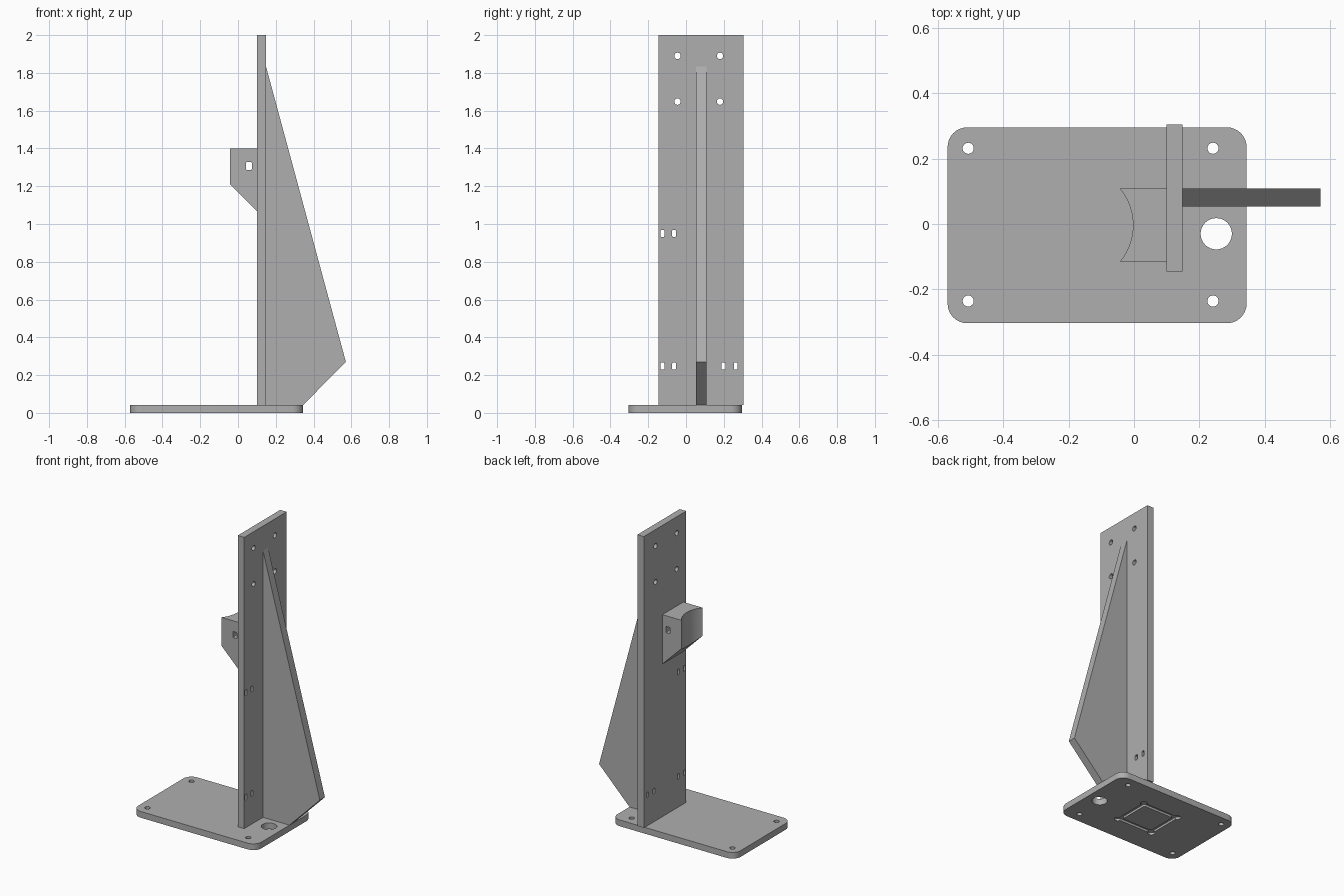
import bpy, bmesh, math
from mathutils import Vector

cube = bpy.data.objects.get("Cube")
if cube:
    bpy.data.objects.remove(cube, do_unlink=True)

GREY = (0.43, 0.43, 0.43, 1)
mat = bpy.data.materials.new("plain grey")
mat.use_nodes = True
mat.diffuse_color = GREY
mat.node_tree.nodes["Principled BSDF"].inputs["Base Color"].default_value = GREY

# Each axis maps outline coordinates (u, v) and depth d into space
AXES = {
    "x": lambda u, v, d: (d, u, v),
    "y": lambda u, v, d: (u, d, v),
    "z": lambda u, v, d: (u, v, d),
}


def prism(name, outline, axis, lo, hi):
    """Extrude a closed outline along an axis."""
    place = AXES[axis]
    bm = bmesh.new()
    a = [bm.verts.new(place(u, v, lo)) for u, v in outline]
    b = [bm.verts.new(place(u, v, hi)) for u, v in outline]
    bm.faces.new(a)
    bm.faces.new(b)
    for i in range(len(a)):
        j = (i + 1) % len(a)
        bm.faces.new((a[i], a[j], b[j], b[i]))
    bmesh.ops.recalc_face_normals(bm, faces=bm.faces)
    mesh = bpy.data.meshes.new(name)
    bm.to_mesh(mesh)
    bm.free()
    mesh.materials.append(mat)
    obj = bpy.data.objects.new(name, mesh)
    bpy.context.collection.objects.link(obj)
    return obj


def rounded(cx, cy, w, h, r, steps=8):
    """Rounded rectangle outline; a full radius gives a circle."""
    pts = []
    for k, (sx, sy) in enumerate([(1, 1), (-1, 1), (-1, -1), (1, -1)]):
        for i in range(steps + 1):
            t = math.pi / 2 * (k + i / steps)
            pts.append((cx + sx * (w / 2 - r) + r * math.cos(t),
                        cy + sy * (h / 2 - r) + r * math.sin(t)))
    clean = []
    for p in pts:
        if all((Vector(p) - Vector(q)).length > 1e-5 for q in clean):
            clean.append(p)
    return clean


def circle(cx, cy, r):
    return rounded(cx, cy, 2 * r, 2 * r, r)


def cut(obj, cutter, operation="DIFFERENCE"):
    """Apply a boolean and discard the cutter."""
    mod = obj.modifiers.new("cut", "BOOLEAN")
    mod.object = cutter
    mod.operation = operation
    mod.solver = "EXACT"
    bpy.context.view_layer.objects.active = obj
    bpy.ops.object.modifier_apply(modifier=mod.name)
    bpy.data.objects.remove(cutter, do_unlink=True)


# Base plate with mounting holes and a cable hole
BX, BY, T = -0.113, -0.004, 0.042
base = prism("base_plate", rounded(BX, BY, 0.916, 0.6, 0.06), "z", 0, T)
for x in (-0.508, 0.242):
    for y in (-0.236, 0.232):
        cut(base, prism("hole", circle(x, y, 0.017), "z", -0.1, 0.1))
cut(base, prism("hole", circle(0.252, -0.03, 0.048), "z", -0.1, 0.1))

# Square groove with rounded corner reliefs under the base
groove = prism("groove", rounded(BX, BY, 0.28, 0.26, 0.01), "z", -0.02, 0.015)
for sx in (-1, 1):
    for sy in (-1, 1):
        relief = circle(BX + sx * 0.135, BY + sy * 0.125, 0.022)
        cut(groove, prism("relief", relief, "z", -0.02, 0.015), "UNION")
cut(groove, prism("island", rounded(BX, BY, 0.225, 0.205, 0.01), "z", -0.1, 0.1))
cut(base, groove)

# Upright panel with round holes and slots
X0, X1 = 0.1, 0.148
panel = prism("upright_panel", rounded(0.08, (T + 2) / 2, 0.45, 2 - T, 0, 1), "x", X0, X1)
for y in (-0.045, 0.18):
    for z in (1.648, 1.89):
        cut(panel, prism("hole", circle(y, z, 0.017), "x", 0, 0.3))
for y, z in [(-0.125, 0.95), (-0.063, 0.95), (-0.125, 0.248),
             (-0.063, 0.248), (0.198, 0.248), (0.263, 0.248)]:
    cut(panel, prism("slot", rounded(y, z, 0.02, 0.036, 0.004, 3), "x", 0, 0.3))

# Triangular brace behind the panel
prism("brace", [(X1, T), (0.345, T), (0.571, 0.27), (X1, 1.835)], "y", 0.054, 0.108)

# Bracket block with sloped underside, concave face and cross slot
bracket = prism("bracket", [(-0.043, 1.4), (X0, 1.4), (X0, 1.068), (-0.043, 1.21)],
                "y", -0.115, 0.108)
half, sag = 0.1115, 0.04
radius = (half ** 2 + sag ** 2) / (2 * sag)
cut(bracket, prism("scoop", rounded(-0.003 - radius, -0.0035, 2 * radius, 2 * radius,
                                    radius, 24), "z", 0.9, 1.6))
cut(bracket, prism("slot", rounded(0.058, 1.307, 0.03, 0.042, 0.005, 3), "y", -0.3, 0.3))

# Smooth the curved walls and keep edges crisp
bpy.ops.object.select_all(action="DESELECT")
for name in ("base_plate", "upright_panel", "bracket"):
    bpy.data.objects[name].select_set(True)
bpy.context.view_layer.objects.active = bracket
bpy.ops.object.shade_smooth_by_angle(angle=math.radians(30))
